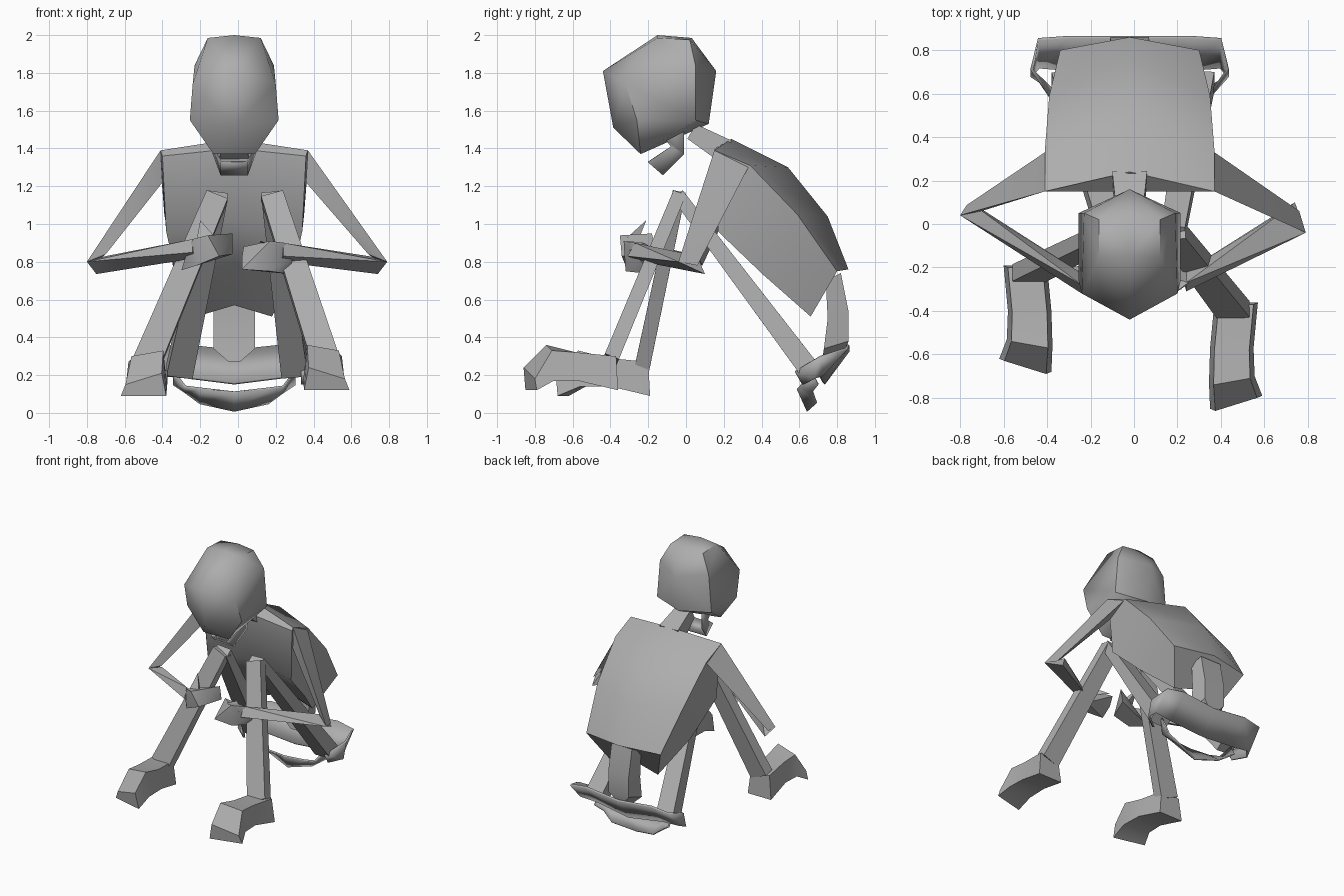
import bpy, bmesh, math
from mathutils import Vector

if "Cube" in bpy.data.objects:
    bpy.data.objects.remove(bpy.data.objects["Cube"])

bone = bpy.data.materials.new("bone grey")
bone.diffuse_color = (0.42, 0.42, 0.42, 1)
bone.use_nodes = True
bone.node_tree.nodes["Principled BSDF"].inputs["Base Color"].default_value = bone.diffuse_color
CX = -0.02  # symmetry plane of the body


def finish(name, bm, smooth=35, thick=0):
    bmesh.ops.recalc_face_normals(bm, faces=bm.faces)
    me = bpy.data.meshes.new(name)
    bm.to_mesh(me)
    bm.free()
    me.materials.append(bone)
    me.polygons.foreach_set("use_smooth", [True] * len(me.polygons))
    me.set_sharp_from_angle(angle=math.radians(smooth))
    ob = bpy.data.objects.new(name, me)
    bpy.context.collection.objects.link(ob)
    if thick:
        m = ob.modifiers.new("thickness", "SOLIDIFY")
        m.thickness = thick
        m.offset = 0
    return ob


def loft(name, rings, closed=True, thick=0, smooth=35):
    """Bridge equal-sized point rings; closed rings also get end caps."""
    bm = bmesh.new()
    vs = [[bm.verts.new(p) for p in r] for r in rings]
    n = len(rings[0])
    for a, b in zip(vs, vs[1:]):
        for i in range(n if closed else n - 1):
            j = (i + 1) % n
            bm.faces.new((a[i], a[j], b[j], b[i]))
    if closed:
        bm.faces.new(vs[0])
        bm.faces.new(vs[-1])
    return finish(name, bm, smooth, thick)


def hull(name, pts, smooth=35):
    bm = bmesh.new()
    for p in pts:
        bm.verts.new(p)
    r = bmesh.ops.convex_hull(bm, input=bm.verts)
    junk = [g for g in r["geom_interior"] if isinstance(g, bmesh.types.BMVert)]
    bmesh.ops.delete(bm, geom=junk, context="VERTS")
    return finish(name, bm, smooth)


def mirrored(pts):
    return [(CX + s * x, y, z) for x, y, z in pts for s in ((1, -1) if x else (1,))]


def bar(name, a, b, wa, wb, ta, tb):
    """Four-sided bone from a to b; w = sideways width, t = depth."""
    a, b = Vector(a), Vector(b)
    d = (b - a).normalized()
    side = (Vector((1, 0, 0)) - d * d.x).normalized()
    up = d.cross(side)
    rings = [[p + side * (i * w / 2) + up * (j * t / 2)
              for i, j in ((-1, -1), (1, -1), (1, 1), (-1, 1))]
             for p, w, t in ((a, wa, ta), (b, wb, tb))]
    return loft(name, rings)


def strip(name, half, thick):
    """Band through (x, y1, z1, y2, z2) stations, mirrored to the other side."""
    st = half + [(-s[0],) + s[1:] for s in reversed(half) if s[0]]
    return loft(name, [[(CX + x, a, b), (CX + x, c, d)] for x, a, b, c, d in st],
                closed=False, thick=thick)


# Skull
hull("skull", mirrored([
    (0, -.15, 2), (0, .03, 1.985), (0, .16, 1.81), (0, .12, 1.53),
    (0, -.44, 1.81), (0, -.385, 1.51), (.14, -.15, 1.985), (.14, .02, 1.975),
    (.21, .05, 1.84), (.22, -.32, 1.74), (.235, .05, 1.55), (.235, -.26, 1.55),
    (.11, -.24, 1.37), (.1, -.10, 1.48)]), 50)

# Jaw and neck
strip("jaw", [(.11, -.14, 1.50, -.05, 1.55), (.11, -.11, 1.45, -.01, 1.49),
              (.11, -.08, 1.41, -.01, 1.37), (.07, -.20, 1.33, -.12, 1.26)], .008)
bar("neck", (CX, .03, 1.49), (CX, .21, 1.385), .12, .16, .09, .13)

# Rib cage: rings of front centre, front side, back side, back centre
rings = []
for fc, fs, bs, bc in [
        ((.15, 1.40), (.38, .15, 1.36), (.39, .15, 1.39), (.24, 1.45)),
        ((.20, 1.02), (.36, .17, .96), (.39, .34, 1.31), (.54, 1.30)),
        ((.42, .79), (.31, .41, .73), (.37, .59, 1.05), (.75, 1.04)),
        ((.67, .57), (.20, .66, .51), (.32, .80, .75), (.86, .76))]:
    rings.append([(CX, *fc), (CX + fs[0], *fs[1:]), (CX + bs[0], *bs[1:]), (CX, *bc),
                  (CX - bs[0], *bs[1:]), (CX - fs[0], *fs[1:])])
loft("rib_cage", rings, smooth=45)

# Lower spine
loft("lower_spine", [[(CX - w, y1, z), (CX + w, y1, z), (CX + w * .8, y2, z + .04),
                      (CX - w * .8, y2, z + .04)]
                     for w, y1, y2, z in [(.11, .74, .82, .70), (.11, .75, .86, .50),
                                          (.11, .73, .86, .34), (.03, .72, .84, .27)]])

# Pelvis: back bowl and lower ring
strip("pelvis_bowl", [(.36, .58, .22, .62, .15), (.45, .71, .30, .68, .18),
                      (.42, .85, .34, .72, .20), (.28, .86, .36, .71, .19),
                      (0, .86, .33, .73, .155)], .015)
strip("pelvis_ring", [(.32, .66, .22, .70, .15), (.26, .60, .14, .67, .11),
                      (.18, .59, .13, .69, .05), (0, .60, .11, .645, .01)], .012)

# Legs: knee and ankle positions differ slightly per side
for tag, s, knee, hip, ankle in [
        ("right", 1, (.18, -.04, 1.15), (.30, .66, .22), (.46, -.40, .28)),
        ("left", -1, (-.11, -.04, 1.15), (-.31, .66, .22), (-.49, -.23, .25))]:
    bar(tag + "_thigh", knee, hip, .11, .14, .07, .11)
    bar(tag + "_shin", knee, ankle, .12, .15, .07, .08)
    # Foot: heel to toe (y, half width, outward shift, bottom, top, outer toe setback)
    x0, y0, z0 = ankle
    secs = []
    for y, w, c, b, t, k in [(.04, .10, .01, z0 - .16, z0 + .02, 0),
                             (-.17, .10, -.01, z0 - .11, z0 + .04, 0),
                             (-.33, .105, -.01, z0 - .11, z0 + .08, .03),
                             (-.45, .12, .01, z0 - .16, z0 - .04, .06)]:
        secs.append([(x0 + s * (c - w), y0 + y, b), (x0 + s * (c + w), y0 + y + k, b),
                     (x0 + s * (c + w * .8), y0 + y + k - .01, t - k),
                     (x0 + s * (c - w * .8), y0 + y - .01, t)])
    loft(tag + "_foot", secs, smooth=30)

# Arms: flattened, wide at the shoulder and pointed at the elbow
for tag, s, ex, dy, wr in [("right", 1, .79, 0, (.24, -.27, .86)),
                           ("left", -1, .80, .08, (-.24, -.28, .88))]:
    hx = CX + s * .39
    hull(tag + "_upper_arm", [
        (hx, .15, 1.39), (hx, .33, 1.30), (hx - s * .01, .16, 1.22),
        (s * ex, -.04 + dy, .80), (s * (ex - .03), .06 + dy / 3, .78),
        (s * (ex - .10), .02 + dy / 2, .84)])
    a, b, c = wr
    hull(tag + "_forearm", [
        (s * ex, -.04 + dy, .80), (s * (ex - .05), .10, .735),
        (s * (ex - .10), .06, .83), (a, b - .04, c - .03), (a - s * .02, b + .04, c - .06),
        (a, b, c + .04)])

# Hands with a thumb each
hull("right_hand", [(.29, -.25, .82), (.25, -.27, .90), (.17, -.33, .91), (.03, -.20, .88),
                    (.02, -.24, .82), (.02, -.32, .76), (.27, -.19, .735), (.17, -.32, .75)])
hull("left_hand", [(-.28, -.25, .82), (-.24, -.30, .92), (-.16, -.35, .94), (-.03, -.18, .95),
                   (-.03, -.16, .84), (-.10, -.34, .83), (-.30, -.20, .755), (-.22, -.32, .78)])
hull("right_thumb", [(.22, -.30, .86), (.12, -.31, .91), (.15, -.22, .90), (.09, -.16, .86)])
hull("left_thumb", [(-.22, -.29, .91), (-.12, -.31, .93), (-.15, -.25, .92), (-.20, -.21, 1.02)])
